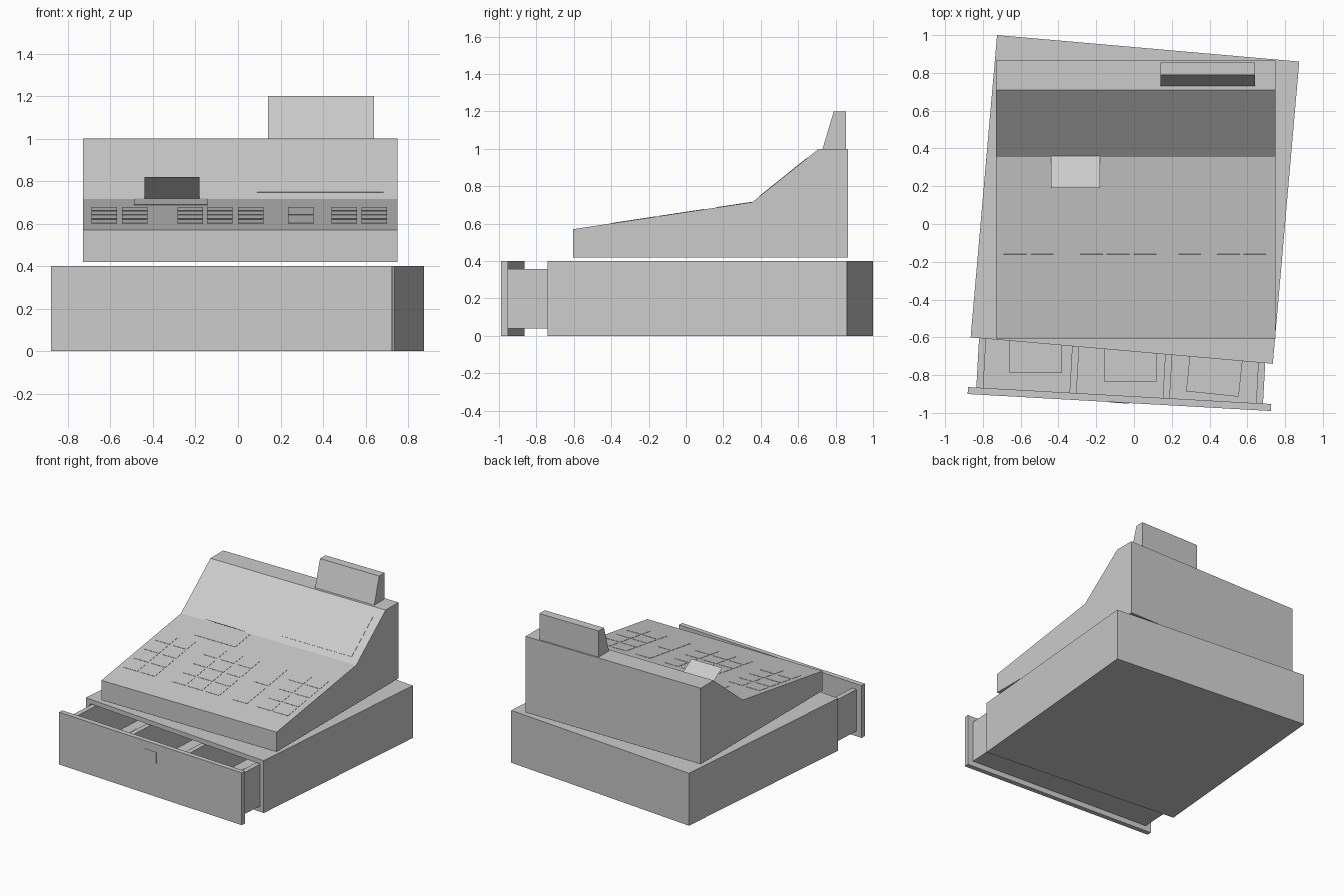
import bpy, bmesh
from math import radians, atan2, hypot
from mathutils import Matrix, Vector

cube = bpy.data.objects.get("Cube")
if cube:
    bpy.data.objects.remove(cube, do_unlink=True)

grey = bpy.data.materials.new("light_grey")
grey.use_nodes = True
grey.diffuse_color = (0.6, 0.6, 0.6, 1)
grey.node_tree.nodes["Principled BSDF"].inputs["Base Color"].default_value = (0.6, 0.6, 0.6, 1)


def finish(name, bm, matrix=None):
    mesh = bpy.data.meshes.new(name)
    bm.to_mesh(mesh)
    bm.free()
    mesh.materials.append(grey)
    obj = bpy.data.objects.new(name, mesh)
    bpy.context.collection.objects.link(obj)
    obj.matrix_world = matrix or Matrix()
    return obj


def box(name, x, y, z, frame=None):
    """Box given as (low, high) ranges within a local frame."""
    bm = bmesh.new()
    bmesh.ops.create_cube(bm, size=1)
    for v in bm.verts:
        v.co = [r[0] if c < 0 else r[1] for c, r in zip(v.co, (x, y, z))]
    return finish(name, bm, frame)


def prism(name, x, profile):
    """Side profile of (y, z) points extruded along x."""
    bm = bmesh.new()
    face = bm.faces.new([bm.verts.new((x[0], y, z)) for y, z in profile])
    new = bmesh.ops.extrude_face_region(bm, geom=[face])["geom"]
    moved = [g for g in new if isinstance(g, bmesh.types.BMVert)]
    bmesh.ops.translate(bm, verts=moved, vec=(x[1] - x[0], 0, 0))
    bmesh.ops.recalc_face_normals(bm, faces=bm.faces)
    return finish(name, bm)


def turned(x, y, degrees):
    return Matrix.Translation((x, y, 0)) @ Matrix.Rotation(radians(degrees), 4, "Z")


def slope(a, b):
    """Frame whose y axis runs up a sloped face from a to b."""
    angle = atan2(b[1] - a[1], b[0] - a[0])
    return Matrix.Translation((0, *a)) @ Matrix.Rotation(angle, 4, "X")


# Register body and customer display
FRONT, CREASE, RIDGE = (-0.605, 0.57), (0.355, 0.715), (0.71, 1.0)
prism("register_body", (-0.73, 0.75),
      [(-0.605, 0.42), FRONT, CREASE, RIDGE, (0.865, 1.0), (0.865, 0.42)])
prism("customer_display", (0.14, 0.64),
      [(0.73, 1.0), (0.79, 1.2), (0.855, 1.2), (0.855, 1.0)])

# Keys lying on the gentle slope
THIN = (-0.002, 0.002)
deck = slope(FRONT, CREASE)
KEY, PITCH, FIRST = 0.11, 0.13, 0.21
for column, x in enumerate((-0.69, -0.545, -0.285, -0.145, 0, 0.44, 0.58)):
    for row in range(4):
        y = FIRST + row * PITCH
        box(f"key_{column}_{row}", (x, x + 0.12), (y, y + KEY), THIN, deck)
for row in range(2):
    y = FIRST + row * 2 * PITCH
    box(f"tall_key_{row}", (0.235, 0.355), (y, y + PITCH + KEY), THIN, deck)

# Printer cover, screen and receipt
crease_at = hypot(CREASE[0] - FRONT[0], CREASE[1] - FRONT[1])
box("printer_cover", (-0.49, -0.14), (crease_at - 0.19, crease_at), THIN, deck)
upper = slope(CREASE, RIDGE)
box("screen", (0.09, 0.685), (0.05, 0.38), THIN, upper)
bm = bmesh.new()
bm.faces.new([bm.verts.new(p) for p in (
    (-0.44, 0.19, 0.82), (-0.18, 0.19, 0.82), (-0.18, 0.36, 0.718), (-0.44, 0.36, 0.718))])
bmesh.ops.recalc_face_normals(bm, faces=bm.faces)
if sum((f.normal for f in bm.faces), Vector()).z < 0:
    bmesh.ops.reverse_faces(bm, faces=bm.faces)
finish("receipt_paper", bm)

# Open-fronted base housing
base = turned(0.005, 0.13, -5)
H, WALL = 0.803, 0.035
box("base_floor", (-H, H), (-H, H), (0, WALL), base)
box("base_top", (-H, H), (-H, H), (0.4 - WALL, 0.4), base)
box("base_back", (-H, H), (H - WALL, H), (WALL, 0.4 - WALL), base)
for side, s in (("right", -1), ("left", 1)):
    box(f"base_{side}_side", sorted((s * H, s * (H - WALL))), (-H, H - WALL),
        (WALL, 0.4 - WALL), base)

# Drawer pulled part way out, slightly askew
drawer = turned(-0.078, -0.945, -3.2)
W, LOW, HIGH, LENGTH = 0.76, 0.04, 0.358, 1.3
box("drawer_front", (-0.804, 0.804), (0, 0.037), (0, 0.4), drawer)
box("drawer_floor", (-W, W), (0.037, LENGTH), (LOW, LOW + 0.035), drawer)
box("drawer_back", (-W, W), (LENGTH - 0.037, LENGTH), (LOW, HIGH), drawer)
step = (2 * W - 0.037) / 3
for i in range(4):
    x = -W + i * step
    box(f"drawer_wall_{i}", (x, x + 0.037), (0.037, LENGTH), (LOW, HIGH), drawer)
box("lock", (-0.052, 0.053), (-0.003, 0.001), (0.255, 0.34), drawer)

# Banknotes in the compartments
for i, (x, y, angle) in enumerate(((-0.52, -0.79, 0), (-0.02, -0.835, 0), (0.415, -0.9, -6))):
    box(f"banknote_{i}", (-0.14, 0.14), (0, 0.5), (0.075, 0.1), turned(x, y, angle))
